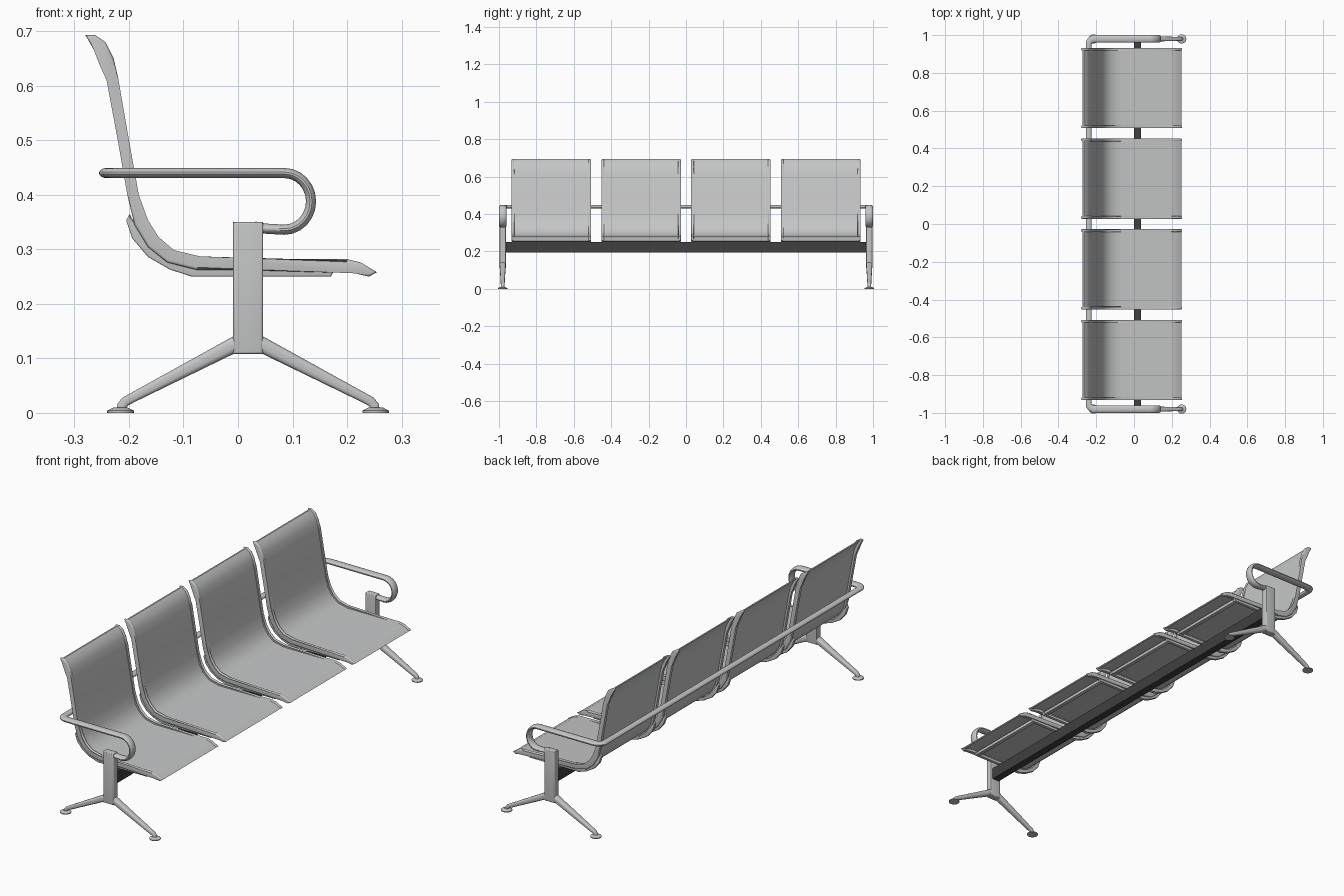
import bpy, bmesh, math
from mathutils import Vector

if "Cube" in bpy.data.objects:
    bpy.data.objects.remove(bpy.data.objects["Cube"])


def material(name, rgb):
    m = bpy.data.materials.new(name)
    m.diffuse_color = (*rgb, 1)
    m.use_nodes = True
    m.node_tree.nodes["Principled BSDF"].inputs["Base Color"].default_value = m.diffuse_color
    return m


GREY = material("light grey metal", (0.56, 0.565, 0.57))
DARK = material("dark beam metal", (0.05, 0.05, 0.05))


def finish(name, bm, mat):
    bmesh.ops.recalc_face_normals(bm, faces=bm.faces[:])
    me = bpy.data.meshes.new(name)
    bm.to_mesh(me)
    bm.free()
    me.materials.append(mat)
    ob = bpy.data.objects.new(name, me)
    bpy.context.collection.objects.link(ob)
    return ob


def prism(name, poly, y0, y1, mat, bevel=0.0):
    """Extrude an x-z outline along y, rounding the rim of both caps."""
    bm = bmesh.new()
    a = [bm.verts.new((x, y0, z)) for x, z in poly]
    b = [bm.verts.new((x, y1, z)) for x, z in poly]
    caps = [bm.faces.new(a), bm.faces.new(b[::-1])]
    n = len(poly)
    for i in range(n):
        j = (i + 1) % n
        bm.faces.new((a[i], b[i], b[j], a[j]))
    if bevel:
        rim = list({e for f in caps for e in f.edges})
        bmesh.ops.bevel(bm, geom=rim, offset=bevel, segments=3,
                        profile=0.5, affect='EDGES')
    return finish(name, bm, mat)


def box(name, lo, hi, mat, bevel=0.0):
    bm = bmesh.new()
    bmesh.ops.create_cube(bm, size=1)
    for v in bm.verts:
        v.co = [(l + h) / 2 + c * (h - l) for l, h, c in zip(lo, hi, v.co)]
    if bevel:
        bmesh.ops.bevel(bm, geom=bm.edges[:], offset=bevel, segments=2,
                        profile=0.5, affect='EDGES')
    return finish(name, bm, mat)


def sweep(name, pts, sides, sizes, mat, n=16, power=1.0):
    """Sweep a (super)ellipse along a path with given side directions."""
    bm = bmesh.new()
    pts = [Vector(p) for p in pts]
    rings = []
    for i, p in enumerate(pts):
        t = (pts[min(i + 1, len(pts) - 1)] - pts[max(i - 1, 0)]).normalized()
        s = Vector(sides[i])
        u = s.cross(t).normalized()
        ring = []
        for k in range(n):
            an = 2 * math.pi * (k + 0.5) / n
            c, d = math.cos(an), math.sin(an)
            c = math.copysign(abs(c) ** power, c)
            d = math.copysign(abs(d) ** power, d)
            ring.append(bm.verts.new(p + s * c * sizes[i][0] + u * d * sizes[i][1]))
        rings.append(ring)
    for r, q in zip(rings, rings[1:]):
        for k in range(n):
            bm.faces.new((r[k], r[(k + 1) % n], q[(k + 1) % n], q[k]))
    bm.faces.new(rings[0])
    bm.faces.new(rings[-1])
    return finish(name, bm, mat)


def cone(name, x, y, z0, z1, r0, r1, mat):
    bm = bmesh.new()
    bmesh.ops.create_cone(bm, cap_ends=True, segments=24, radius1=r0,
                          radius2=r1, depth=z1 - z0)
    bmesh.ops.translate(bm, verts=bm.verts[:], vec=(x, y, (z0 + z1) / 2))
    return finish(name, bm, mat)


# Seat side profile: upper (sitting) line and lower (back) line
UP = [(-.262, .693), (-.243, .68), (-.228, .65), (-.22, .615), (-.2, .5),
      (-.182, .4), (-.17, .352), (-.15, .32), (-.12, .294), (-.07, .282),
      (.2, .282), (.225, .276), (.255, .258)]
LOW = [(-.28, .693), (-.265, .667), (-.249, .64), (-.241, .61), (-.22, .497),
       (-.203, .4), (-.19, .345), (-.165, .304), (-.13, .276), (-.075, .262),
       (.19, .262), (.215, .256), (.24, .25)]
BRACKET = [(-.199, .365), (-.188, .345), (-.163, .305), (-.129, .277),
           (-.075, .263), (.178, .263), (.17, .25), (-.085, .25),
           (-.125, .263), (-.165, .286), (-.194, .32), (-.205, .353)]


def between(f):
    return [(u[0] + (l[0] - u[0]) * f, u[1] + (l[1] - u[1]) * f)
            for u, l in zip(UP, LOW)]


# Four seats: curved sheet, side rails, under-seat brackets and cross bar
HALF = 0.213
for i, cy in enumerate((-.72, -.24, .24, .72), 1):
    prism(f"seat_sheet_{i}", between(.15) + between(.55)[::-1],
          cy - HALF + .008, cy + HALF - .008, GREY)
    for side, s in (("a", -1), ("b", 1)):
        e = cy + s * HALF
        prism(f"seat_rail_{i}{side}", UP + LOW[::-1],
              *sorted((e, e - s * .015)), GREY, .005)
        prism(f"seat_bracket_{i}{side}", BRACKET,
              *sorted((e - s * .006, e - s * .022)), GREY, .003)
    box(f"seat_cross_bar_{i}", (.152, cy - HALF + .01, .25),
        (.172, cy + HALF - .01, .266), GREY, .003)

# Main beam
box("main_beam", (0, -.965, .195), (.036, .965, .25), DARK)

# End posts, splayed legs and foot pads
CX = 0.0185
for end, sy in (("front", -1), ("rear", 1)):
    y = sy * .98
    prism(f"{end}_post", [(CX - .0275, .108), (CX + .0275, .108),
                          (CX + .0275, .35), (CX - .0275, .35)],
          y - .017, y + .017, GREY, .005)
    for side, sx in (("left", -1), ("right", 1)):
        path = [(.005, .136, .016, .0145), (.03, .1225, .016, .0145),
                (.212, .028, .0105, .009), (.225, .021, .0095, .009),
                (.232, .013, .009, .0085), (.233, .006, .009, .0085)]
        sweep(f"{end}_{side}_leg", [(CX + sx * d, y, z) for d, z, a, b in path],
              [(0, 1, 0)] * len(path), [(a, b) for d, z, a, b in path],
              GREY, power=.6)
        cone(f"{end}_{side}_foot_pad", CX + sx * .234, y, 0, .004, .0245, .0245, GREY)
        cone(f"{end}_{side}_foot_top", CX + sx * .234, y, .004, .01, .0245, .013, GREY)

# One continuous tube: looped armrests joined by the rail behind the seats
half = [((.03, .98, .342), (0, 1, 0), .012), ((.05, .98, .338), (0, 1, 0), .016)]
for k in range(13):
    an = math.radians(-90 + 15 * k)
    half.append(((.085 + .049 * math.cos(an), .98, .388 + .052 * math.sin(an)),
                 (0, 1, 0), .02))
for k in range(7):
    an = math.radians(90 + 15 * k)
    c, s = math.cos(an), math.sin(an)
    half.append(((-.21 + .03 * c, .95 + .03 * s, .44), (c, s, 0),
                 .02 - .005 * k / 6))
full = half + [((p[0], -p[1], p[2]), (s[0], -s[1], 0), w)
               for p, s, w in reversed(half)]
sweep("armrests_and_back_rail", [f[0] for f in full], [f[1] for f in full],
      [(f[2], .0095) for f in full], GREY)

# Smooth shading with crisp edges
bpy.ops.object.select_all(action='SELECT')
bpy.context.view_layer.objects.active = bpy.data.objects["main_beam"]
bpy.ops.object.shade_smooth_by_angle(angle=math.radians(35))
